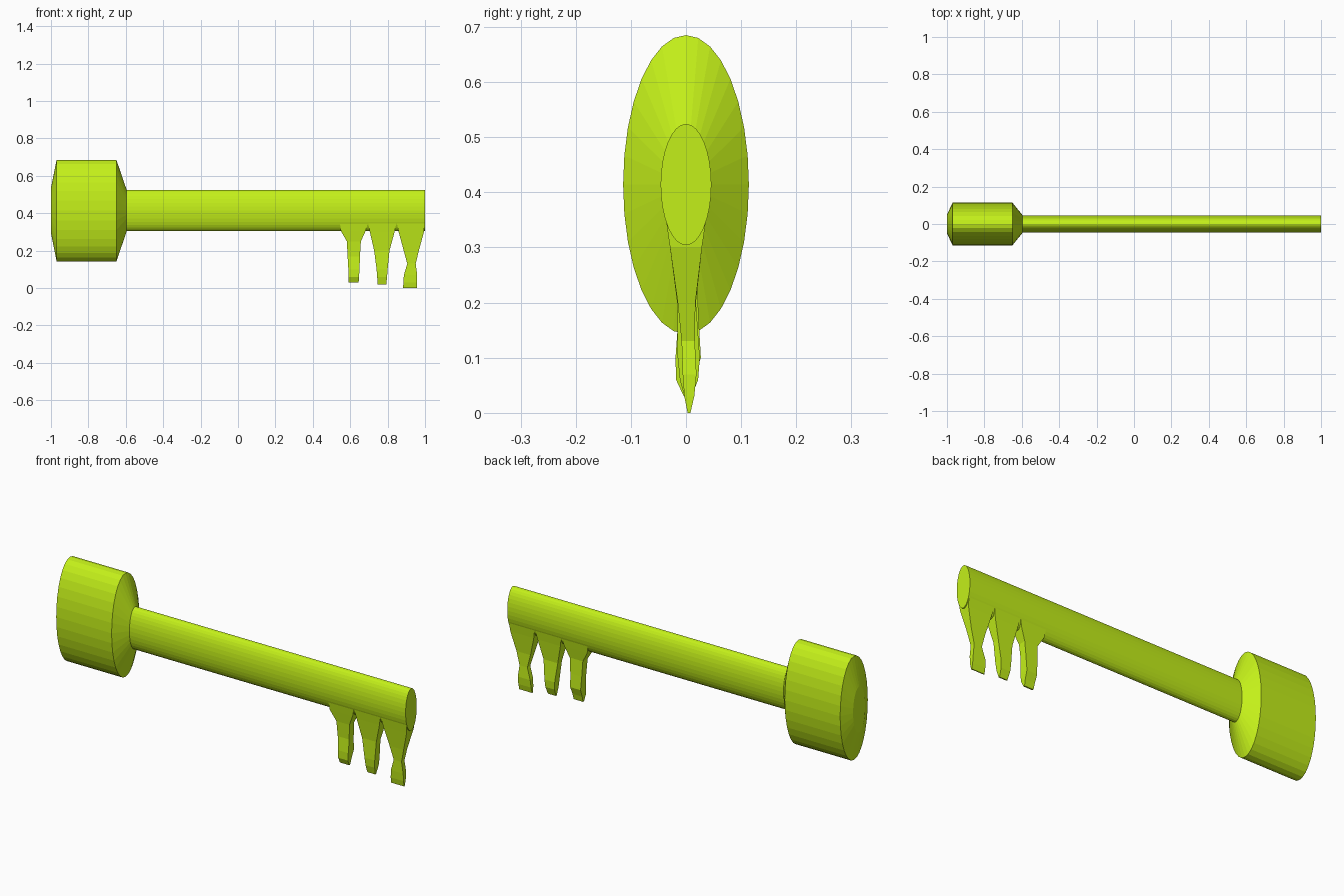
import bpy, math

lime = bpy.data.materials.new("lime")
lime.diffuse_color = (0.55, 0.87, 0.01, 1)


def loft(name, rings):
    """Skin a closed flat-faced mesh over equal-length rings of points."""
    n = len(rings[0])
    verts = [p for ring in rings for p in ring]
    faces = [tuple(range(n))[::-1], tuple(range(len(verts) - n, len(verts)))]
    for k in range(len(rings) - 1):
        for i in range(n):
            j = (i + 1) % n
            faces.append((k * n + i, k * n + j, (k + 1) * n + j, (k + 1) * n + i))
    mesh = bpy.data.meshes.new(name)
    mesh.from_pydata(verts, [], faces)
    mesh.materials.append(lime)
    obj = bpy.data.objects.new(name, mesh)
    bpy.context.collection.objects.link(obj)
    return obj


def ellipse(x, ry, rz, n=32):
    return [(x, ry * math.cos(2 * math.pi * i / n), 0.414 + rz * math.sin(2 * math.pi * i / n))
            for i in range(n)]


# Handle and shaft: one flattened lathe along x (x, y radius, z radius)
profile = [(-1, 0.05, 0.12), (-0.97, 0.114, 0.271), (-0.65, 0.114, 0.271),
           (-0.595, 0.046, 0.11), (1, 0.046, 0.11)]
loft("handle_and_shaft", [ellipse(*p) for p in profile])

# Teeth: rectangular sections from tip to root (z, x min, x max, y min, y max)
teeth = {
    "tooth_inner": [(0.03, 0.592, 0.645, -0.004, 0.004), (0.06, 0.591, 0.647, -0.018, 0.012),
                    (0.10, 0.59, 0.65, -0.019, 0.027), (0.17, 0.586, 0.652, -0.014, 0.023),
                    (0.25, 0.582, 0.657, -0.02, 0.02), (0.305, 0.55, 0.682, -0.029, 0.029),
                    (0.35, 0.545, 0.695, -0.036, 0.036)],
    "tooth_middle": [(0.02, 0.747, 0.793, 0.0, 0.006), (0.06, 0.744, 0.797, -0.011, 0.022),
                     (0.10, 0.741, 0.8, -0.015, 0.025), (0.20, 0.728, 0.81, -0.016, 0.018),
                     (0.30, 0.705, 0.837, -0.029, 0.029), (0.355, 0.695, 0.848, -0.037, 0.037)],
    "tooth_outer": [(0.0, 0.883, 0.957, 0.003, 0.008), (0.03, 0.884, 0.958, -0.003, 0.015),
                    (0.07, 0.887, 0.958, -0.006, 0.019), (0.13, 0.905, 0.95, -0.008, 0.016),
                    (0.20, 0.886, 0.967, -0.015, 0.017), (0.30, 0.859, 0.994, -0.029, 0.029),
                    (0.355, 0.848, 0.998, -0.037, 0.037)],
}
for name, sections in teeth.items():
    loft(name, [[(x0, y0, z), (x1, y0, z), (x1, y1, z), (x0, y1, z)]
                for z, x0, x1, y0, y1 in sections])

# Make all faces point outward
import bmesh
for obj in bpy.context.collection.objects:
    bm = bmesh.new()
    bm.from_mesh(obj.data)
    bmesh.ops.recalc_face_normals(bm, faces=bm.faces)
    bm.to_mesh(obj.data)
    bm.free()
